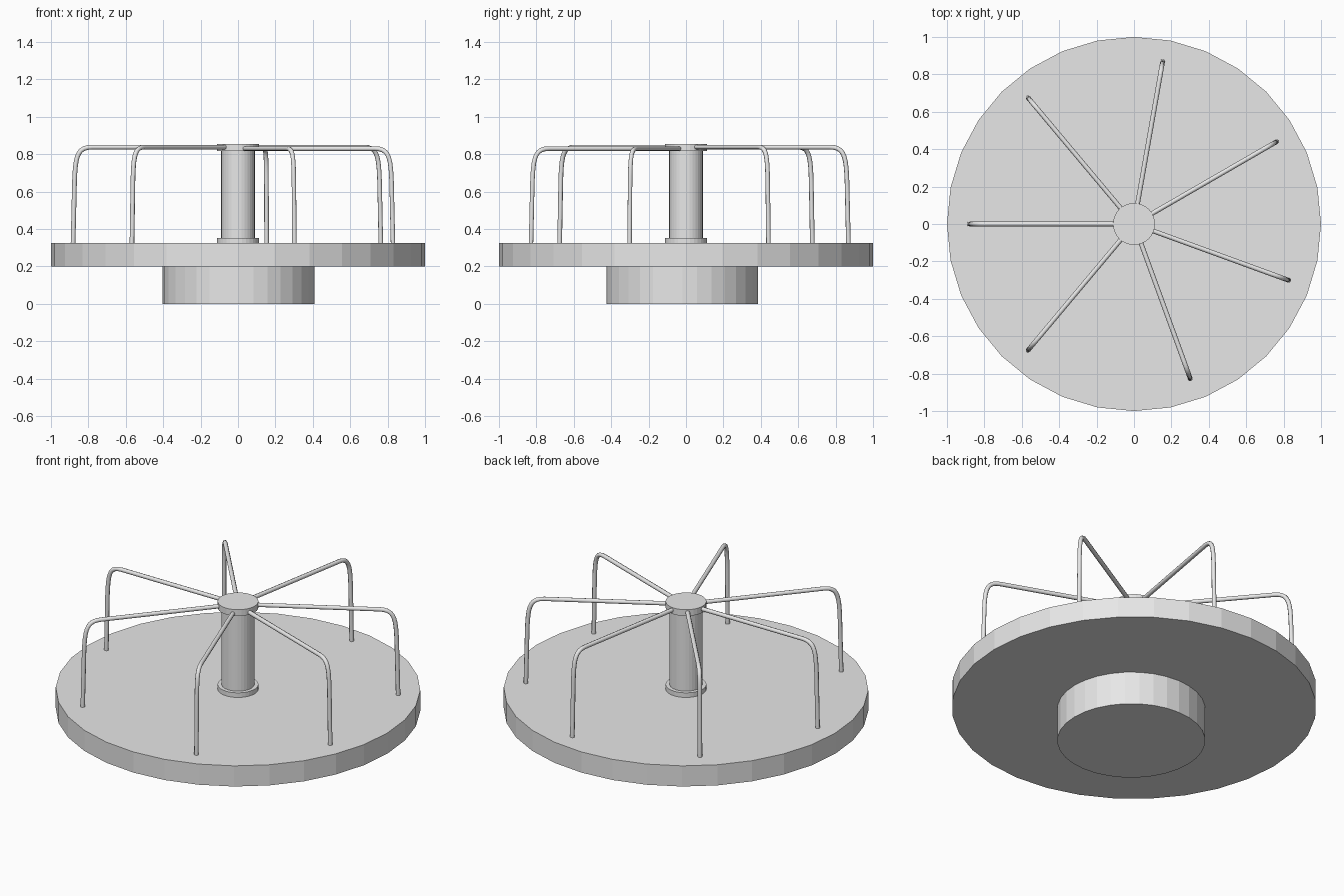
import bpy
from math import radians
from mathutils import Vector
from mathutils.geometry import interpolate_bezier

old = bpy.data.objects.get("Cube")
if old:
    bpy.data.objects.remove(old, do_unlink=True)

grey = bpy.data.materials.new("painted_grey")
grey.use_nodes = True
grey.diffuse_color = (0.8, 0.8, 0.8, 1)
grey.node_tree.nodes["Principled BSDF"].inputs["Base Color"].default_value = (0.8, 0.8, 0.8, 1)


def drum(name, radius, z0, z1, x=0, y=0):
    """Flat-sided upright cylinder between two heights."""
    bpy.ops.mesh.primitive_cylinder_add(vertices=32, radius=radius, depth=z1 - z0,
                                        location=(x, y, (z0 + z1) / 2))
    obj = bpy.context.object
    obj.name = name
    obj.data.materials.append(grey)


def handrail(name, angle, top):
    """Bent tube from the hub cap outwards and down to the platform."""
    bend = interpolate_bezier(Vector((0.78, 0, top)), Vector((0.86, 0, top)),
                              Vector((0.869, 0, top - 0.05)),
                              Vector((0.874, 0, top - 0.18)), 10)
    path = [Vector((0.08, 0, top)), *bend, Vector((0.882, 0, 0.315))]
    curve = bpy.data.curves.new(name, "CURVE")
    curve.dimensions = "3D"
    curve.bevel_depth = 0.0125
    curve.bevel_resolution = 2
    curve.use_fill_caps = True
    spline = curve.splines.new("POLY")
    spline.points.add(len(path) - 1)
    for point, co in zip(spline.points, path):
        point.co = (*co, 1)
    obj = bpy.data.objects.new(name, curve)
    bpy.context.collection.objects.link(obj)
    obj.rotation_euler.z = radians(angle)
    curve.materials.append(grey)
    bpy.ops.object.select_all(action="DESELECT")
    obj.select_set(True)
    bpy.context.view_layer.objects.active = obj
    bpy.ops.object.convert(target="MESH")
    bpy.ops.object.shade_smooth_by_angle(angle=radians(50))


# Pedestal, platform and central post
drum("pedestal", 0.406, 0, 0.2, 0.003, -0.02)
drum("platform", 1, 0.2, 0.325)
drum("post_collar", 0.112, 0.32, 0.353)
drum("post", 0.09, 0.32, 0.83)
drum("post_cap", 0.112, 0.818, 0.856)

# Handrails, the front pair on the left set slightly lower
for i, angle in enumerate((30, 80, 130, 180, 230)):
    handrail(f"handrail_{i + 1}", angle, 0.838)
for i, angle in enumerate((290, 340)):
    handrail(f"handrail_{i + 6}", angle, 0.83)
